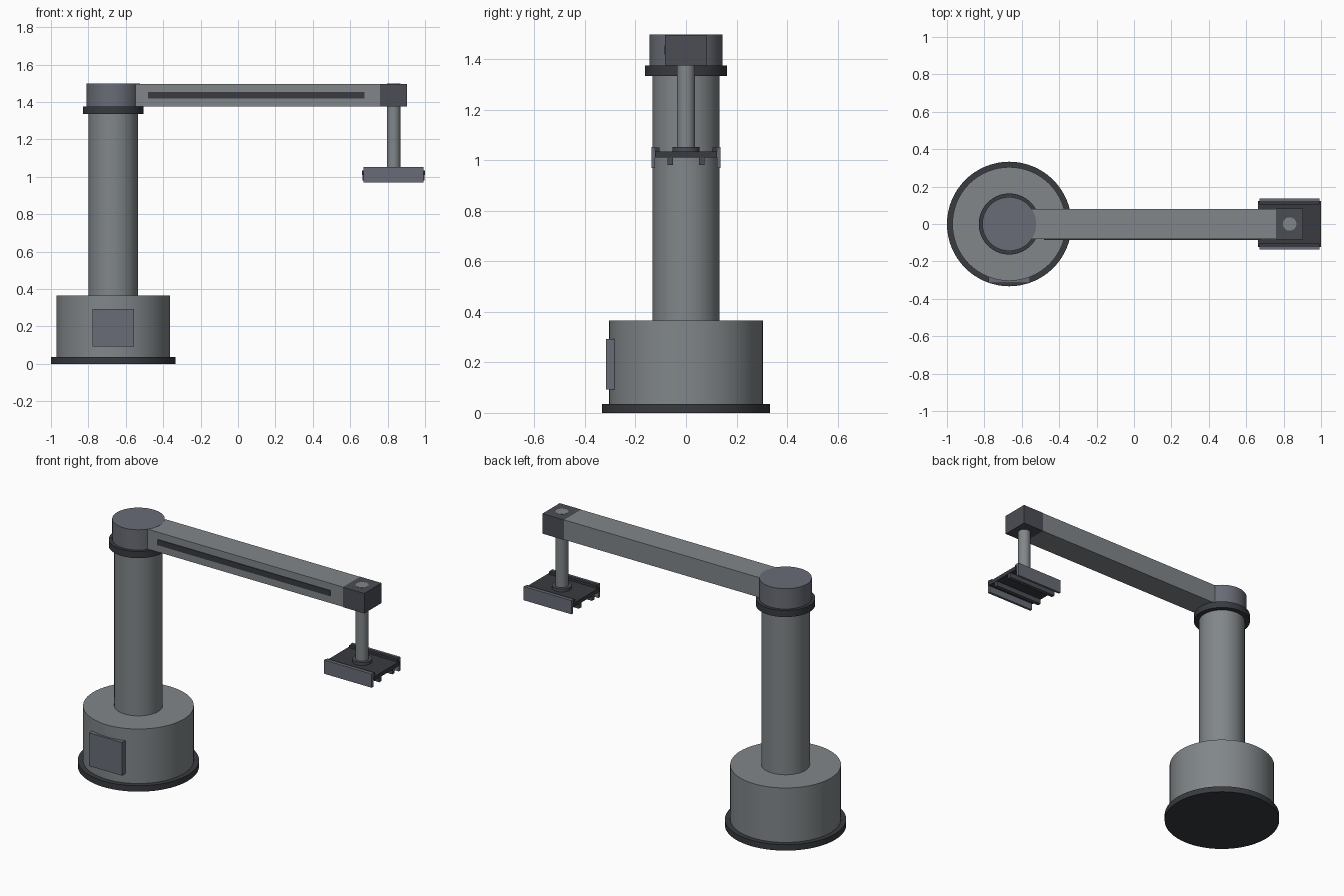
import bpy
import math

if "Cube" in bpy.data.objects:
    bpy.data.objects.remove(bpy.data.objects["Cube"])


def material(name, r, g, b):
    m = bpy.data.materials.new(name)
    m.diffuse_color = (r, g, b, 1)
    m.use_nodes = True
    m.node_tree.nodes["Principled BSDF"].inputs["Base Color"].default_value = m.diffuse_color
    return m


BODY = material("body_grey", 0.22, 0.24, 0.25)
DARK = material("dark_grey", 0.04, 0.043, 0.05)
CHARCOAL = material("charcoal", 0.07, 0.075, 0.09)
SLATE = material("slate", 0.14, 0.15, 0.18)


def cyl(name, x, radius, z0, z1, mat, sides=64):
    bpy.ops.mesh.primitive_cylinder_add(vertices=sides, radius=radius, depth=z1 - z0,
                                        location=(x, 0, (z0 + z1) / 2))
    ob = bpy.context.object
    ob.name = name
    ob.data.materials.append(mat)
    bpy.ops.object.shade_smooth_by_angle(angle=math.radians(30))
    return ob


def box(name, x0, x1, y0, y1, z0, z1, mat):
    bpy.ops.mesh.primitive_cube_add(size=1, location=((x0 + x1) / 2, (y0 + y1) / 2, (z0 + z1) / 2))
    ob = bpy.context.object
    ob.name = name
    ob.scale = (x1 - x0, y1 - y0, z1 - z0)
    bpy.ops.object.transform_apply(location=False, rotation=False, scale=True)
    ob.data.materials.append(mat)
    return ob


# Pedestal and column
CX = -0.667
cyl("base_plate", CX, 0.333, 0, 0.036, DARK)
cyl("base_drum", CX, 0.304, 0.036, 0.366, BODY)
box("access_panel", CX - 0.11, CX + 0.11, -0.316, -0.275, 0.092, 0.293, SLATE)
cyl("column", CX, 0.133, 0.366, 1.335, BODY)
cyl("swivel_collar", CX, 0.163, 1.335, 1.375, DARK)
cyl("swivel_head", CX, 0.144, 1.375, 1.498, SLATE)

# Horizontal arm with a slot strip on the front
box("arm", -0.56, 0.76, -0.081, 0.081, 1.377, 1.497, BODY)
box("arm_slot_strip", -0.482, 0.677, -0.085, -0.075, 1.42, 1.454, DARK)
box("arm_end_block", 0.76, 0.904, -0.083, 0.083, 1.376, 1.497, CHARCOAL)

# Vertical rod and its flange
GX = 0.832
cyl("lift_rod", GX, 0.036, 1.03, 1.498, BODY, 48)
cyl("rod_flange", GX, 0.054, 1.034, 1.053, CHARCOAL, 48)

# Gripper: plate, and mirrored lips, side jaws and under rails
box("gripper_plate", GX - 0.168, 1.0, -0.122, 0.122, 1.011, 1.035, DARK)
for side, s in (("front", -1), ("back", 1)):
    def pair(name, hx, ya, yb, z0, z1, mat):
        box(f"{side}_{name}", GX - hx, GX + hx, min(s * ya, s * yb), max(s * ya, s * yb), z0, z1, mat)

    pair("lip", 0.16, 0.104, 0.124, 1.035, 1.05, DARK)
    pair("jaw", 0.16, 0.122, 0.137, 0.97, 1.053, SLATE)
    pair("under_rail", 0.166, 0.051, 0.074, 0.981, 1.011, CHARCOAL)
